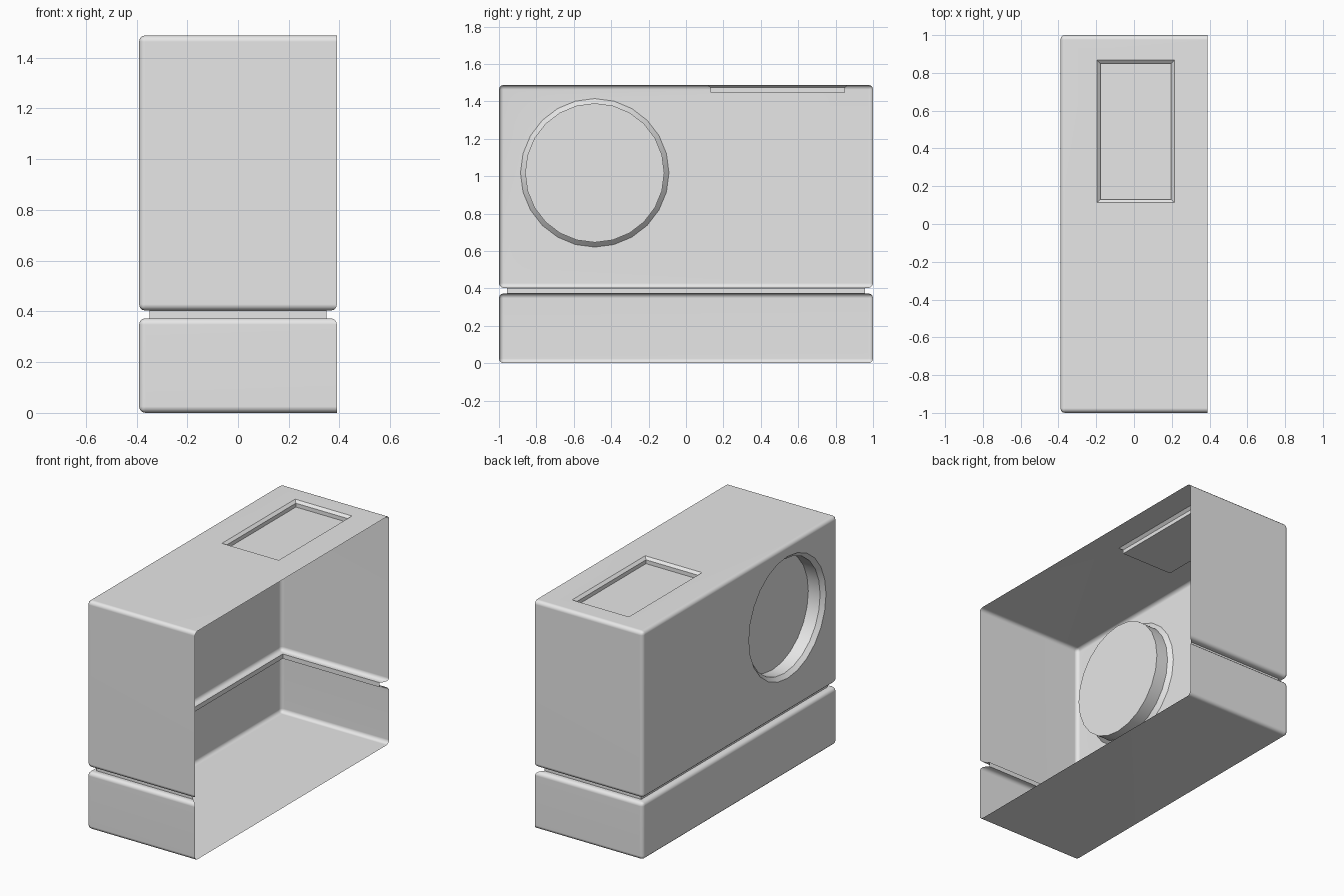
import bpy, bmesh, math
from mathutils import Vector

cube = bpy.data.objects.get("Cube")
if cube:
    bpy.data.objects.remove(cube, do_unlink=True)

HX, HY, TOP = 0.39, 1.0, 1.488        # half width, half length, height
GROOVE_LOW, GROOVE_HIGH, GROOVE = 0.373, 0.403, 0.042
ROUND = 0.025

grey = bpy.data.materials.new("light_grey")
grey.use_nodes = True
colour = (0.8, 0.8, 0.8, 1)
grey.diffuse_color = colour
grey.node_tree.nodes["Principled BSDF"].inputs["Base Color"].default_value = colour

bm = bmesh.new()


def bridge(a, b):
    n = len(a)
    return [bm.faces.new((a[i], a[(i + 1) % n], b[(i + 1) % n], b[i])) for i in range(n)]


def box_loop(z, inset):
    x, y = HX - inset, HY - inset
    return [bm.verts.new((sx * x, sy * y, z)) for sx, sy in ((1, -1), (1, 1), (-1, 1), (-1, -1))]


# Box walls with a groove running around them
levels = [(0, 0), (GROOVE_LOW, 0), (GROOVE_LOW, GROOVE),
          (GROOVE_HIGH, GROOVE), (GROOVE_HIGH, 0), (TOP, 0)]
loops = [box_loop(z, inset) for z, inset in levels]
open_side = []
for a, b in zip(loops, loops[1:]):
    open_side.append(bridge(a, b)[0])
bm.faces.new(loops[0][::-1])
bm.faces.new(loops[-1])

# The left side is open
bmesh.ops.delete(bm, geom=open_side, context='FACES')
bm.normal_update()

# Rounded outer edges; the groove floor stays sharp
inner = set(loops[2] + loops[3])
edges = [e for e in bm.edges
         if len(e.link_faces) == 2 and e.calc_face_angle() > 0.5
         and not (set(e.verts) & inner)]
bmesh.ops.bevel(bm, geom=edges, offset=ROUND, offset_type='OFFSET', segments=3,
                profile=0.5, affect='EDGES', clamp_overlap=True)
bm.normal_update()


def recess(face, outline, inward, steps):
    """Cut a hole in a flat face and sink a chamfered pocket into it."""
    rings = [[bm.verts.new(p + inward * depth) for p in outline(inset)] for depth, inset in steps]
    border = list(face.edges)
    bmesh.ops.delete(bm, geom=[face], context='FACES_ONLY')
    n = len(rings[0])
    rim = [bm.edges.new((rings[0][i], rings[0][(i + 1) % n])) for i in range(n)]
    bmesh.ops.triangle_fill(bm, use_beauty=True, use_dissolve=False, edges=border + rim)
    for a, b in zip(rings, rings[1:]):
        bridge(a, b)
    bm.faces.new(rings[-1])


def window(inset):
    x, y = 0.205 - inset, 0.377 - inset
    return [Vector((0.01 + sx * x, 0.49 + sy * y, TOP))
            for sx, sy in ((-1, -1), (1, -1), (1, 1), (-1, 1))]


def circle(inset, sides=24):
    r = 0.397 - inset
    return [Vector((-HX, -0.488 + r * math.cos(math.tau * i / sides),
                    1.018 + r * math.sin(math.tau * i / sides))) for i in range(sides)]


# Rectangular pocket in the top, round pocket in the right wall
top_face = max(bm.faces, key=lambda f: f.calc_center_median().z * f.calc_area())
if top_face.normal.z < 0.9:
    top_face = max((f for f in bm.faces if abs(f.normal.z) > 0.99),
                   key=lambda f: f.calc_center_median().z)
recess(top_face, window, Vector((0, 0, -1)), [(0, 0), (0.015, 0.018), (0.04, 0.018)])
bm.normal_update()
wall = max((f for f in bm.faces if abs(f.normal.x) > 0.99
            and f.calc_center_median().z > GROOVE_HIGH), key=lambda f: f.calc_area())
recess(wall, circle, Vector((1, 0, 0)), [(0, 0), (0.025, 0.025), (0.11, 0.025)])

bmesh.ops.recalc_face_normals(bm, faces=bm.faces)
# Make sure the shell faces outward
bm.normal_update()
floor = min((f for f in bm.faces if abs(f.normal.z) > 0.99),
            key=lambda f: f.calc_center_median().z)
if floor.normal.z > 0:
    bmesh.ops.reverse_faces(bm, faces=bm.faces)

mesh = bpy.data.meshes.new("half_shell")
bm.to_mesh(mesh)
bm.free()
mesh.materials.append(grey)
shell = bpy.data.objects.new("half_shell", mesh)
bpy.context.collection.objects.link(shell)

for o in bpy.context.selected_objects:
    o.select_set(False)
shell.select_set(True)
bpy.context.view_layer.objects.active = shell
bpy.ops.object.shade_smooth_by_angle(angle=math.radians(33))
weighted = shell.modifiers.new("flat_panels", 'WEIGHTED_NORMAL')
weighted.keep_sharp = True
